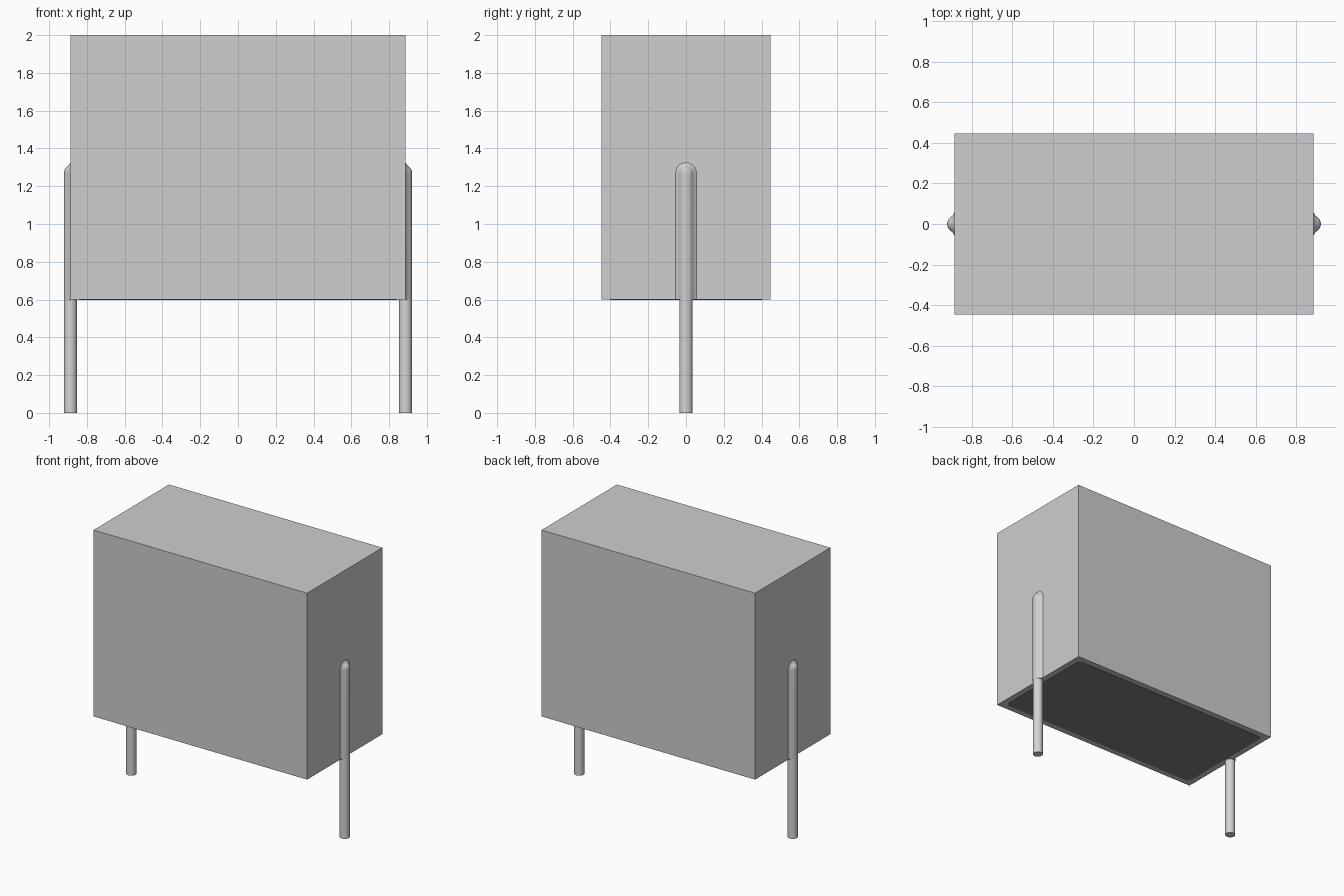
import bpy, bmesh, math

if "Cube" in bpy.data.objects:
    bpy.data.objects.remove(bpy.data.objects["Cube"], do_unlink=True)

HX, HY, Z0, Z1 = 0.887, 0.447, 0.6, 2.0    # body half sizes and height range
LEAD_R = 0.035


def material(name, r, g, b):
    m = bpy.data.materials.new(name)
    m.use_nodes = True
    m.diffuse_color = (r, g, b, 1)
    m.node_tree.nodes["Principled BSDF"].inputs["Base Color"].default_value = (r, g, b, 1)
    return m


body_grey = material("body_grey", 0.62, 0.62, 0.62)
lead_metal = material("lead_metal", 0.66, 0.66, 0.66)
resin_dark = material("resin_dark_grey", 0.22, 0.22, 0.22)


def finish(bm, name, mat, smooth=False):
    bmesh.ops.remove_doubles(bm, verts=bm.verts, dist=1e-5)
    bmesh.ops.recalc_face_normals(bm, faces=bm.faces)
    mesh = bpy.data.meshes.new(name)
    bm.to_mesh(mesh)
    bm.free()
    mesh.materials.append(mat)
    ob = bpy.data.objects.new(name, mesh)
    bpy.context.collection.objects.link(ob)
    if smooth:
        bpy.ops.object.select_all(action="DESELECT")
        ob.select_set(True)
        bpy.context.view_layer.objects.active = ob
        bpy.ops.object.shade_smooth_by_angle(angle=math.radians(40))
    return ob


# Box body
bm = bmesh.new()
bmesh.ops.create_cube(bm, size=1)
for v in bm.verts:
    v.co = (v.co.x * 2 * HX, v.co.y * 2 * HY, Z0 + (v.co.z + 0.5) * (Z1 - Z0))
finish(bm, "body", body_grey)

# Dark resin panel with rounded corners on the underside
bm = bmesh.new()
margin, corner = 0.045, 0.035
cx, cy = HX - margin - corner, HY - margin - corner
outline = []
for i, (sx, sy) in enumerate([(1, 1), (-1, 1), (-1, -1), (1, -1)]):
    for k in range(7):
        a = math.radians(90 * i + 15 * k)
        outline.append(bm.verts.new((sx * cx + corner * math.cos(a),
                                     sy * cy + corner * math.sin(a), Z0 - 0.002)))
panel = bm.faces.new(outline)
ext = bmesh.ops.extrude_face_region(bm, geom=[panel])
for v in ext["geom"]:
    if isinstance(v, bmesh.types.BMVert):
        v.co.z += 0.004
finish(bm, "resin_panel", resin_dark)

# Bulge cross-section: (distance from the lead axis, height out of the wall)
BULGE = [(0.058, -0.003), (0.054, 0.001), (0.046, 0.005), (0.040, 0.010), (0.035, 0.016),
         (0.030, 0.022), (0.023, 0.0285), (0.012, 0.0335), (0.0, LEAD_R)]
DOME_Z = 1.27


def bulge(name, side):
    """Filleted ridge on the end wall, closed at the top by a half turn."""
    bm = bmesh.new()
    loops = []
    for r, out in BULGE:
        path = [(r, Z0)]
        for k in range(25):
            a = math.pi * k / 24
            path.append((r * math.cos(a), DOME_Z + r * math.sin(a)))
        path.append((-r, Z0))
        loops.append([bm.verts.new((side * (HX + out), y, z)) for y, z in path])
    for a, b in zip(loops, loops[1:]):
        for k in range(len(a) - 1):
            bm.faces.new((a[k], a[k + 1], b[k + 1], b[k]))
    # Flat lower end
    bm.faces.new([l[0] for l in loops] + [l[-1] for l in reversed(loops[:-1])])
    finish(bm, name, body_grey, smooth=True)


def lead(name, side):
    bm = bmesh.new()
    bmesh.ops.create_cone(bm, cap_ends=True, segments=32, radius1=LEAD_R,
                          radius2=LEAD_R, depth=Z0)
    bmesh.ops.translate(bm, verts=bm.verts, vec=(side * HX, 0, Z0 / 2))
    finish(bm, name, lead_metal, smooth=True)


for label, side in (("left", 1), ("right", -1)):
    bulge(label + "_lead_bulge", side)
    lead(label + "_lead", side)
